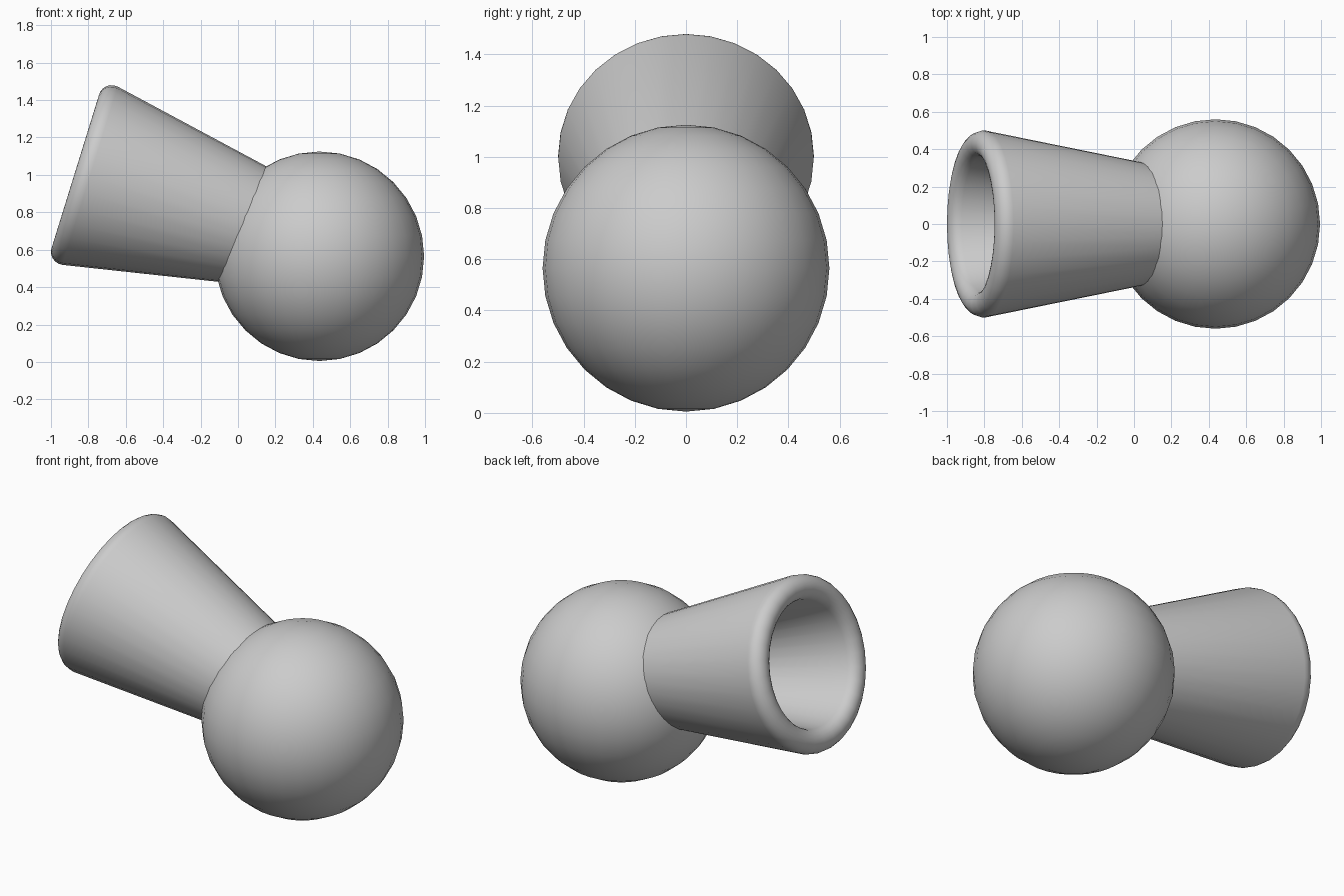
import bpy, bmesh
from math import radians, sin, cos, tan, tau

if "Cube" in bpy.data.objects:
    bpy.data.objects.remove(bpy.data.objects["Cube"])

SEG = 32


def smooth(obj, angle=35):
    bpy.ops.object.select_all(action='DESELECT')
    obj.select_set(True)
    bpy.context.view_layer.objects.active = obj
    bpy.ops.object.shade_smooth_by_angle(angle=radians(angle))


def lathe(name, profile, seg=SEG):
    """Revolve a closed (radius, z) profile around z."""
    bm = bmesh.new()
    rings = [[bm.verts.new((r * cos(tau * i / seg), r * sin(tau * i / seg), z))
              for i in range(seg)] for r, z in profile]
    for k, ring in enumerate(rings):
        nxt = rings[(k + 1) % len(rings)]
        for i in range(seg):
            j = (i + 1) % seg
            bm.faces.new((ring[i], ring[j], nxt[j], nxt[i]))
    bmesh.ops.recalc_face_normals(bm, faces=bm.faces)
    mesh = bpy.data.meshes.new(name)
    bm.to_mesh(mesh)
    bm.free()
    obj = bpy.data.objects.new(name, mesh)
    bpy.context.collection.objects.link(obj)
    return obj


# Round bulb body
bpy.ops.mesh.primitive_uv_sphere_add(segments=SEG, ring_count=16, radius=0.56,
                                     location=(0.435, 0, 0.565))
bulb = bpy.context.object
bulb.name = "bulb"
smooth(bulb)

# Flared hollow spout: rounded lip, tapered wall ending inside the bulb
TAPER = radians(11)
LIP_R, LIP = 0.43, 0.07
DEPTH = 1.0
profile = []
for i in range(11):
    t = -TAPER + radians(18 * i)
    profile.append((LIP_R + LIP * cos(t), -LIP + LIP * sin(t)))
end_r = LIP_R - tan(TAPER) * (DEPTH - LIP)
half = LIP / cos(TAPER)
profile += [(end_r - half, -DEPTH), (end_r + half, -DEPTH)]

spout = lathe("spout", profile)
spout.location = (-0.87, 0, 1.02)
spout.rotation_euler = (0, radians(-72.8), 0)
smooth(spout)
